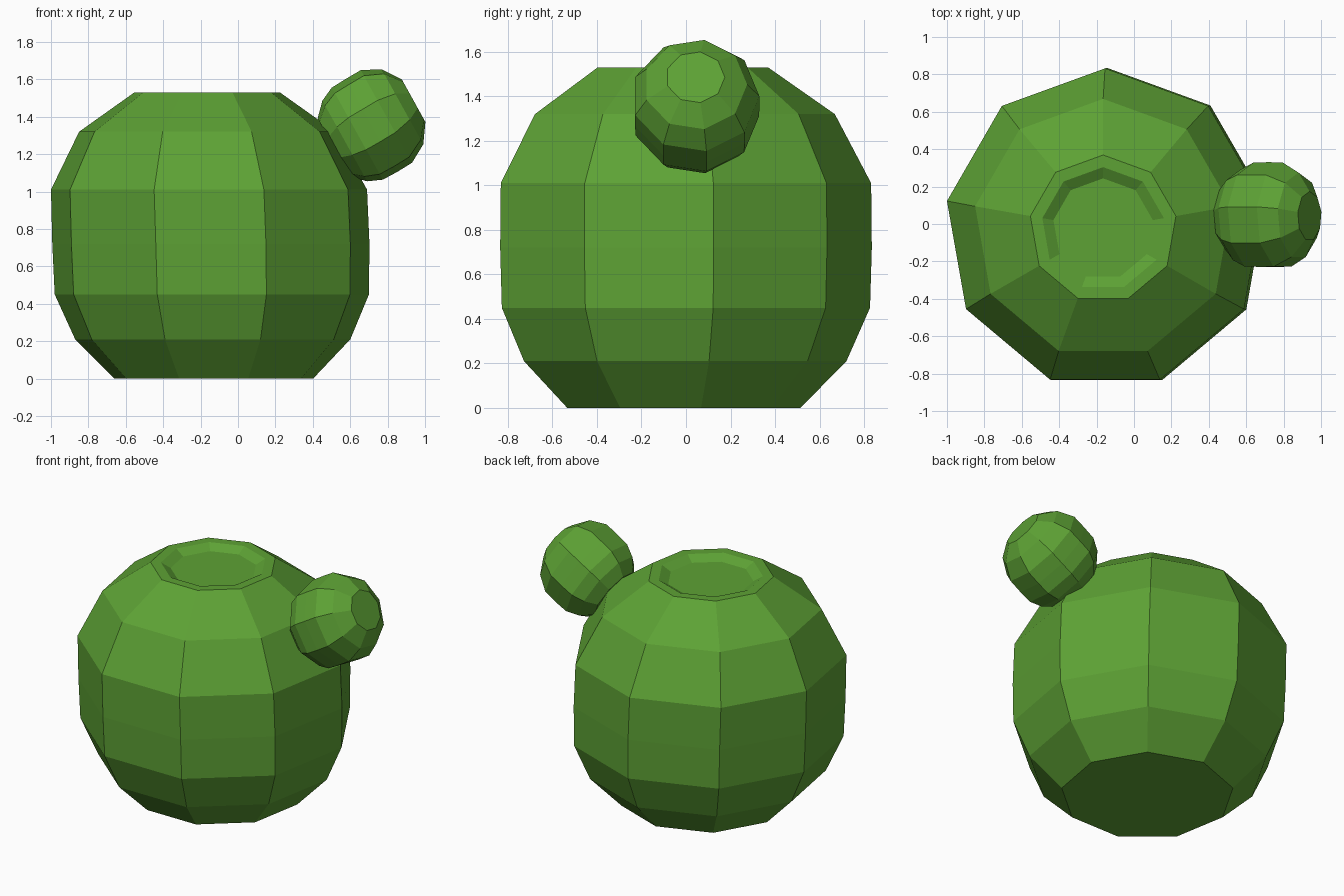
import bpy, bmesh, math

if "Cube" in bpy.data.objects:
    bpy.data.objects.remove(bpy.data.objects["Cube"])

green = bpy.data.materials.new("cactus_green")
green.diffuse_color = (0.11, 0.36, 0.035, 1)
green.use_nodes = True
green.node_tree.nodes["Principled BSDF"].inputs["Base Color"].default_value = green.diffuse_color
SIDES = 9

# Rings from bottom to top: height, radius, slight sideways lean
PROFILE = [(0, 0.54, 0.02), (0.21, 0.747, 0.015), (0.45, 0.853, 0.01),
           (0.72, 0.861, 0.005), (1.01, 0.858, -0.005),
           (1.32, 0.695, -0.015), (1.53, 0.395, -0.015)]
# Shallow dish in the crown
DISH = [(1.53, 0.33, -0.015), (1.495, 0.27, -0.015)]


def faceted_ball(name, rings, location, tilt=0, scale=(1, 1, 1)):
    bm = bmesh.new()
    loops = []
    for z, r, lean in rings:
        angles = [math.pi / 2 + 2 * math.pi * i / SIDES for i in range(SIDES)]
        loops.append([bm.verts.new((lean + r * math.cos(a), r * math.sin(a), z))
                      for a in angles])
    for low, high in zip(loops, loops[1:]):
        for i in range(SIDES):
            j = (i + 1) % SIDES
            bm.faces.new((low[i], low[j], high[j], high[i]))
    bm.faces.new(loops[0][::-1])
    bm.faces.new(loops[-1])
    mesh = bpy.data.meshes.new(name)
    bm.to_mesh(mesh)
    bm.free()
    mesh.materials.append(green)
    obj = bpy.data.objects.new(name, mesh)
    obj.location = location
    obj.rotation_euler = (0, tilt, 0)
    obj.scale = scale
    bpy.context.collection.objects.link(obj)
    return obj


# Main body with dished crown
faceted_ball("body", PROFILE + DISH, (-0.15, -0.026, 0))

# Small side bud, a shrunken copy leaning outwards
faceted_ball("side_bud", PROFILE, (0.509, 0.042, 1.242),
             math.radians(61), (0.335, 0.335, 0.323))
